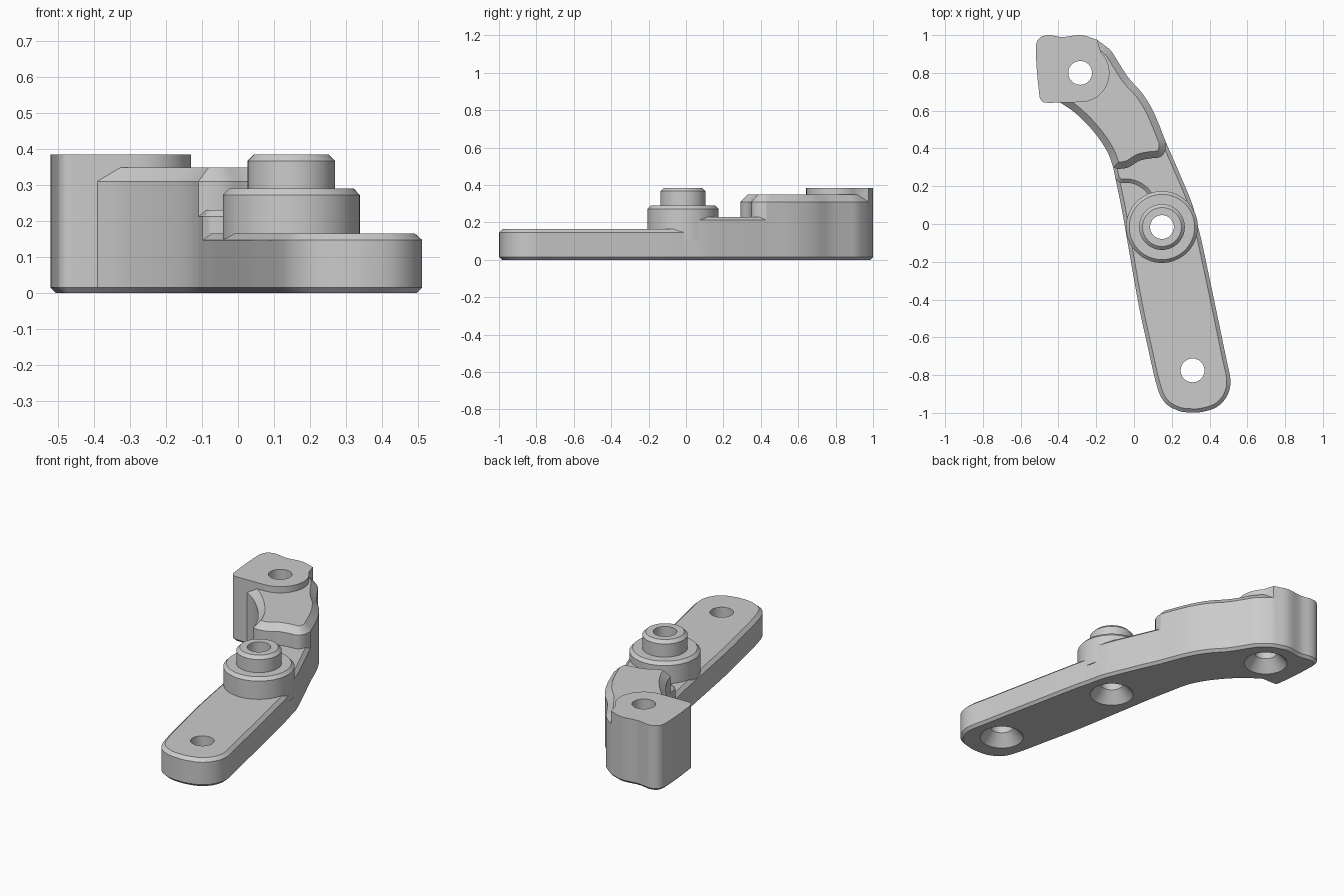
import bpy, bmesh, math
from mathutils import Vector

if "Cube" in bpy.data.objects:
    bpy.data.objects.remove(bpy.data.objects["Cube"], do_unlink=True)

grey = bpy.data.materials.new("plain grey")
grey.use_nodes = True
colour = (0.6, 0.6, 0.6, 1)
grey.diffuse_color = colour
grey.node_tree.nodes["Principled BSDF"].inputs["Base Color"].default_value = colour


def curve(points, steps=5):
    """Smooth open curve through the given points."""
    p = [Vector(q) for q in points]
    p = [2 * p[0] - p[1]] + p + [2 * p[-1] - p[-2]]
    out = []
    for i in range(1, len(p) - 2):
        a, b, c, d = p[i - 1:i + 3]
        # Tangents scaled to the segment keep uneven spacing from bulging
        size = (c - b).length
        m = (c - a).normalized() * size
        n = (d - b).normalized() * size
        for k in range(steps):
            t = k / steps
            out.append(b * (2*t**3 - 3*t**2 + 1) + m * (t**3 - 2*t**2 + t)
                       + c * (3*t**2 - 2*t**3) + n * (t**3 - t**2))
    return out + [p[-2]]


def outline(*sections):
    """Join sections into one closed loop without repeated points."""
    loop = []
    for q in (Vector(q) for s in sections for q in s):
        if not loop or (q - loop[-1]).length > 0.003:
            loop.append(q)
    if (loop[0] - loop[-1]).length < 0.003:
        loop.pop()
    return loop


def shift(ring, amount):
    """Move a counter-clockwise ring inwards with mitred corners."""
    out = []
    for i, q in enumerate(ring):
        e = (q - ring[i - 1]).normalized()
        f = (ring[(i + 1) % len(ring)] - q).normalized()
        n1, n2 = Vector((-e.y, e.x)), Vector((-f.y, f.x))
        out.append(q + (n1 + n2) * amount / max(1 + n1.dot(n2), 0.4))
    return out


def inset(loop, amount, steps=16):
    """Shift in small steps, merging corners that close up on the way."""
    if amount == 0:
        return loop
    ring, owner = loop, list(range(len(loop)))
    for _ in range(steps):
        moved = shift(ring, amount / steps)
        merged, place = [], []
        for i, q in enumerate(moved):
            if i and ((q - moved[i - 1]).dot(ring[i] - ring[i - 1]) <= 0
                      or (q - merged[-1]).length < 0.002):
                merged[-1] = (merged[-1] + q) / 2
            else:
                merged.append(q)
            place.append(len(merged) - 1)
        if (merged[0] - merged[-1]).length < 0.002:
            last = len(merged) - 1
            merged.pop()
            place = [0 if k == last else k for k in place]
        ring, owner = merged, [place[k] for k in owner]
    return [ring[k] for k in owner]


def loft(name, rings):
    """Skin closed rings of (loop, height) and cap both ends."""
    bm = bmesh.new()
    rows = [[bm.verts.new((q.x, q.y, z)) for q in loop] for loop, z in rings]
    for r, s in zip(rows, rows[1:]):
        for i in range(len(r)):
            j = (i + 1) % len(r)
            bm.faces.new((r[i], r[j], s[j], s[i]))
    bm.faces.new(rows[0][::-1])
    bm.faces.new(rows[-1])
    bmesh.ops.remove_doubles(bm, verts=bm.verts, dist=0.00001)
    bmesh.ops.recalc_face_normals(bm, faces=bm.faces)
    mesh = bpy.data.meshes.new(name)
    bm.to_mesh(mesh)
    bm.free()
    mesh.materials.append(grey)
    ob = bpy.data.objects.new(name, mesh)
    bpy.context.collection.objects.link(ob)
    return ob


def slab(name, loop, levels):
    return loft(name, [(inset(loop, a), z) for z, a in levels])


def turned(name, centre, profile, sides=64):
    def ring(r):
        return [Vector(centre) + r * Vector((math.cos(a), math.sin(a)))
                for a in (math.tau * i / sides for i in range(sides))]
    return loft(name, [(ring(r), z) for r, z in profile])


# Sections of the plan, counter-clockwise from the boss
side_right = curve([(.335, 0), (.31, .1), (.24, .27), (.17, .43)])
arm_right = curve([(.17, .43), (.105, .59), (.045, .69), (-.03, .775),
                   (-.085, .86), (-.125, .92), (-.195, .975)])
pad_outer = curve([(-.195, .975), (-.28, 1), (-.38, .99), (-.46, 1),
                   (-.505, .98), (-.52, .93), (-.5, .675), (-.485, .648),
                   (-.46, .642), (-.39, .643)])
arm_left = curve([(-.39, .643), (-.32, .595), (-.25, .53), (-.18, .445),
                  (-.135, .37), (-.11, .3)])
side_left = curve([(-.11, .3), (-.098, .24)])
bar_edge = curve([(-.098, .24), (-.065, .08), (-.03, -.12), (.025, -.43),
                  (.075, -.66), (.128, -.88), (.17, -.952), (.24, -.99),
                  (.3, -.998), (.36, -.995), (.44, -.968), (.493, -.91),
                  (.511, -.835), (.49, -.72), (.36, -.1), (.335, 0)])

# Inner boundaries between levels
step_wave = curve([(-.098, .24), (-.075, .22), (-.02, .217), (.035, .195),
                   (.075, .155), (.15, .02)])
block_wave = curve([(-.11, .3), (-.085, .292), (-.03, .3), (.03, .335),
                    (.085, .347), (.14, .355), (.163, .385), (.17, .43)])
pad_arc = [(-.285 + .155 * math.cos(a), .8 + .155 * math.sin(a))
           for a in (math.radians(-90 + 7.5 * i) for i in range(19))]

bracket = slab("bracket_arm",
               outline(side_right, arm_right, pad_outer, arm_left, side_left, bar_edge),
               [(0, .015), (.015, 0), (.147, 0), (.165, .02)])
step = slab("low_step",
            outline(side_right, arm_right[:6], [(-.02, .5)], arm_left[-6:],
                    side_left, step_wave),
            [(.1, 0), (.212, 0), (.23, .02)])
block = slab("raised_block",
             outline(arm_right, [(-.3, .9), (-.36, .72)], arm_left, block_wave),
             [(.09, 0), (.31, 0), (.348, .036)])
pad = slab("mounting_pad", outline(pad_outer, pad_arc), [(.08, 0), (.385, 0)])

# Two-tier boss
boss_centre = (.148, -.016)
boss = turned("boss", boss_centre, [(.19, .11), (.19, .272), (.173, .29),
              (.121, .29), (.121, .367), (.103, .385)])


def combine(tool, operation):
    mod = bracket.modifiers.new(tool.name, "BOOLEAN")
    mod.operation, mod.object, mod.solver = operation, tool, "MANIFOLD"
    bpy.context.view_layer.objects.active = bracket
    bpy.ops.object.modifier_apply(modifier=mod.name)
    bpy.data.objects.remove(tool, do_unlink=True)


for part in (step, block, pad, boss):
    combine(part, "UNION")

# Countersunk screw holes
for centre in (boss_centre, (.31, -.775), (-.285, .8)):
    combine(turned("hole_cutter", centre,
                   [(.13, -.01), (.12, 0), (.063, .065), (.063, .5)], 48), "DIFFERENCE")

bpy.ops.object.select_all(action="DESELECT")
bracket.select_set(True)
bpy.context.view_layer.objects.active = bracket
bpy.ops.object.shade_smooth_by_angle(angle=math.radians(25))
